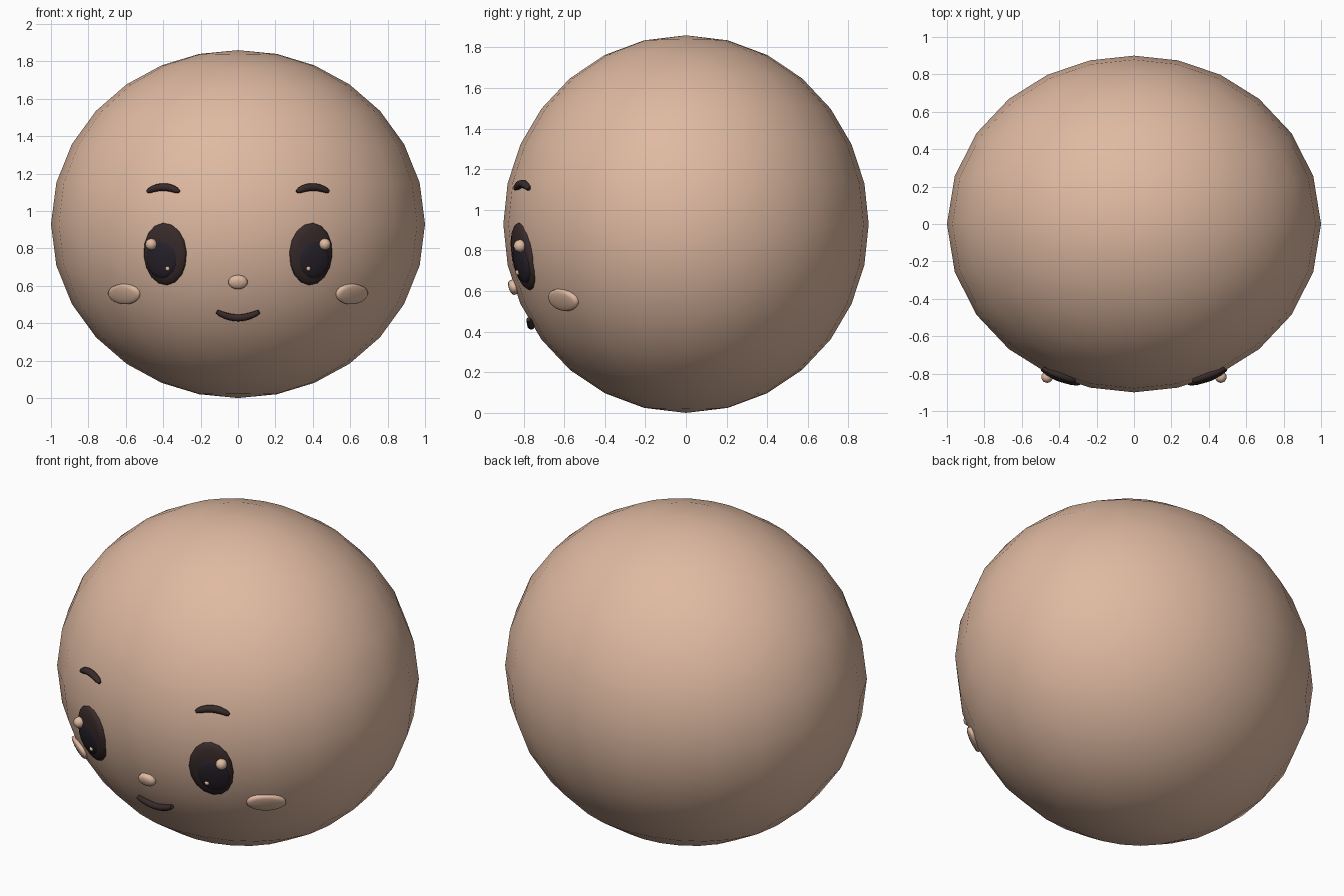
import bpy, bmesh, math
from mathutils import Vector

if "Cube" in bpy.data.objects:
    bpy.data.objects.remove(bpy.data.objects["Cube"])

RX, RY, RZ = 1.0, 0.9, 0.93
CENTRE = Vector((0, 0, RZ))


def material(name, rgb):
    m = bpy.data.materials.new(name)
    m.diffuse_color = (*rgb, 1)
    m.use_nodes = True
    m.node_tree.nodes["Principled BSDF"].inputs["Base Color"].default_value = m.diffuse_color
    return m


SKIN = material("warm skin", (0.74, 0.49, 0.36))
BROWN = material("dark brown", (0.040, 0.024, 0.023))
IRIS = material("dark plum", (0.021, 0.016, 0.024))


def on_head(x, z, lift=0.0):
    """Point on the front of the head, raised outward by lift."""
    y = -RY * math.sqrt(max(0, 1 - (x / RX) ** 2 - ((z - RZ) / RZ) ** 2))
    d = Vector((x, y, z - RZ))
    return CENTRE + d + d.normalized() * lift


def finish(name, bm, mat, angle=80):
    bmesh.ops.recalc_face_normals(bm, faces=bm.faces)
    me = bpy.data.meshes.new(name)
    bm.to_mesh(me)
    bm.free()
    me.materials.append(mat)
    ob = bpy.data.objects.new(name, me)
    bpy.context.collection.objects.link(ob)
    bpy.ops.object.select_all(action='DESELECT')
    ob.select_set(True)
    bpy.context.view_layer.objects.active = ob
    bpy.ops.object.shade_smooth_by_angle(angle=math.radians(angle))
    return ob


def patch(name, mat, cx, cz, rx, rz, tilt, base, bulge, sides=16):
    """Domed oval that follows the head, with a skirt sunk into the skin."""
    bm = bmesh.new()
    rings = []
    for r, lift in ((1.0, -0.03), (1.0, base), (0.93, base + 0.45 * bulge),
                    (0.75, base + 0.75 * bulge), (0.4, base + 0.95 * bulge)):
        ring = []
        for i in range(sides):
            a = math.tau * i / sides
            u, v = rx * r * math.cos(a), rz * r * math.sin(a)
            x = cx + u * math.cos(tilt) - v * math.sin(tilt)
            z = cz + u * math.sin(tilt) + v * math.cos(tilt)
            ring.append(bm.verts.new(on_head(x, z, lift)))
        rings.append(ring)
    for a, b in zip(rings, rings[1:]):
        for i in range(sides):
            j = (i + 1) % sides
            bm.faces.new((a[i], a[j], b[j], b[i]))
    tip = bm.verts.new(on_head(cx, cz, base + bulge))
    for i in range(sides):
        bm.faces.new((rings[-1][i], rings[-1][(i + 1) % sides], tip))
    bm.faces.new(rings[0])
    return finish(name, bm, mat, 60)


def bead(name, mat, cx, cz, radius, lift):
    bm = bmesh.new()
    bmesh.ops.create_icosphere(bm, subdivisions=2, radius=radius)
    bmesh.ops.translate(bm, verts=bm.verts, vec=on_head(cx, cz, lift))
    return finish(name, bm, mat)


def stroke(name, mat, cx, cz, half, rise, radius, end_scale, steps=12, sides=8):
    """Tapered tube arched along the head surface."""
    bm = bmesh.new()
    rings = []
    for i in range(steps + 1):
        t = -1 + 2 * i / steps
        p = on_head(cx + half * t, cz + rise * (1 - t * t), 0.004)
        q = on_head(cx + half * (t + 0.01), cz + rise * (1 - (t + 0.01) ** 2), 0.004)
        along = (q - p).normalized()
        out = (p - CENTRE).normalized()
        side = along.cross(out).normalized()
        r = radius * (end_scale + (1 - end_scale) * math.sqrt(1 - t * t))
        rings.append([bm.verts.new(p + r * (math.cos(a) * out + math.sin(a) * side))
                      for a in (math.tau * k / sides for k in range(sides))])
    for a, b in zip(rings, rings[1:]):
        for k in range(sides):
            j = (k + 1) % sides
            bm.faces.new((a[k], a[j], b[j], b[k]))
    bm.faces.new(rings[0])
    bm.faces.new(rings[-1])
    return finish(name, bm, mat, 60)


# Head: evenly spaced directions projected onto an ellipsoid
bm = bmesh.new()
bmesh.ops.create_uvsphere(bm, u_segments=24, v_segments=14, radius=1)
for v in bm.verts:
    d = v.co
    k = math.sqrt((d.x / RX) ** 2 + (d.y / RY) ** 2 + (d.z / RZ) ** 2)
    v.co = CENTRE + d / k
finish("head", bm, SKIN)

# Paired features
for side, s in (("left", -1), ("right", 1)):
    patch(side + "_eye", BROWN, s * 0.39, 0.77, 0.113, 0.166, -s * 0.07, 0.002, 0.018)
    patch(side + "_iris", IRIS, s * 0.402, 0.745, 0.083, 0.105, -s * 0.07, 0.010, 0.018)
    bead(side + "_large_glint", SKIN, s * 0.452, 0.825, 0.032, 0.025)
    bead(side + "_small_glint", SKIN, s * 0.367, 0.698, 0.013, 0.024)
    patch(side + "_cheek", SKIN, s * 0.61, 0.555, 0.083, 0.052, s * 0.12, 0.003, 0.012, 20)
    stroke(side + "_brow", BROWN, s * 0.398, 1.102, 0.085, 0.025, 0.021, 0.4)

# Nose and mouth
patch("nose", SKIN, 0, 0.62, 0.052, 0.036, 0, 0.003, 0.022)
stroke("mouth", BROWN, 0, 0.463, 0.112, -0.032, 0.019, 0.6)
